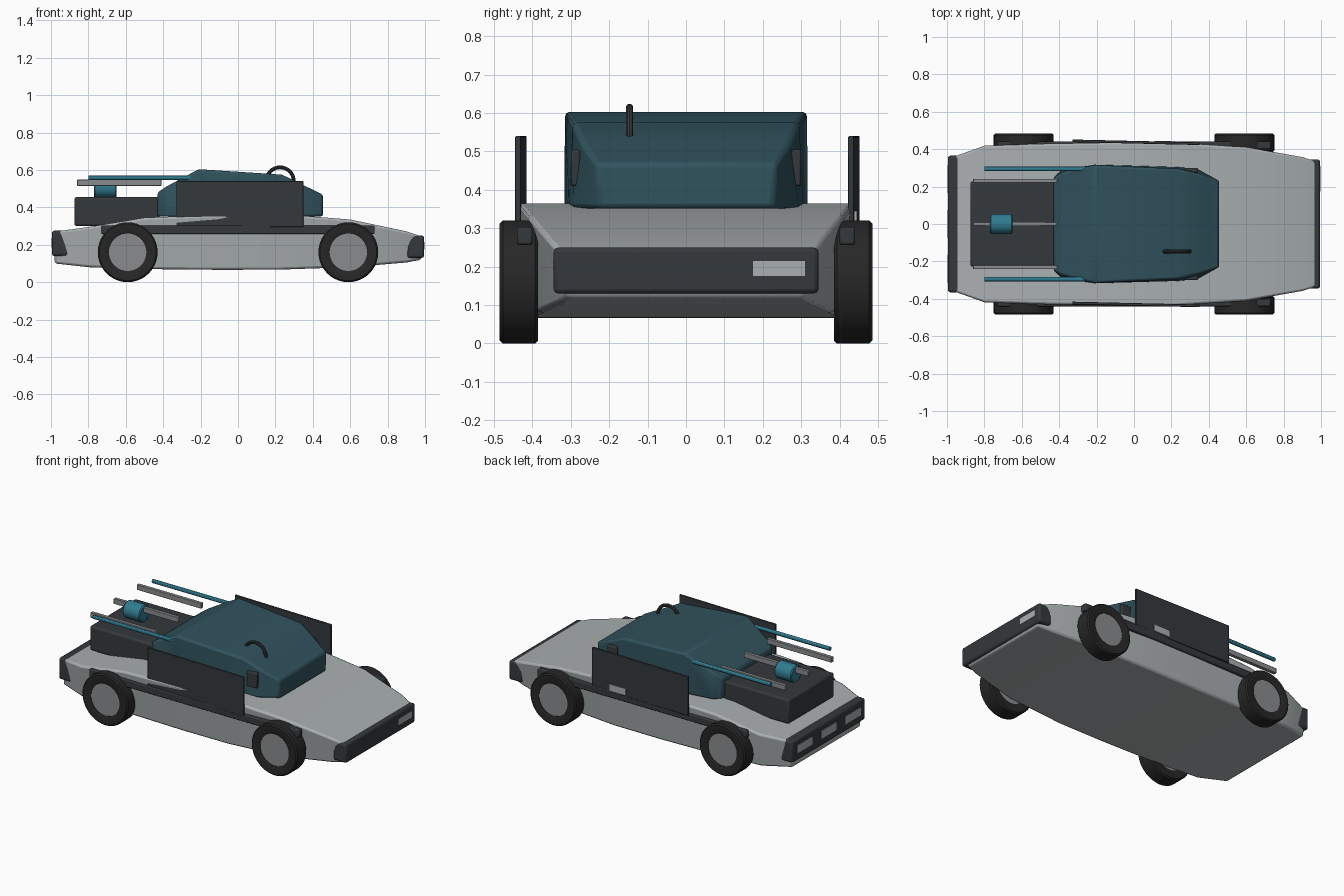
import bpy, bmesh
from math import pi, radians

if "Cube" in bpy.data.objects:
    bpy.data.objects.remove(bpy.data.objects["Cube"])


def material(name, rgb):
    m = bpy.data.materials.new(name)
    m.diffuse_color = (*rgb, 1)
    m.use_nodes = True
    m.node_tree.nodes["Principled BSDF"].inputs["Base Color"].default_value = m.diffuse_color
    return m


DARK = material("charcoal", (0.035, 0.04, 0.045))
TYRE = material("rubber", (0.02, 0.02, 0.02))
GLASS = material("dark_teal", (0.03, 0.085, 0.11))
TEAL = material("teal", (0.03, 0.2, 0.28))
SILVER = material("silver", (0.40, 0.43, 0.44))
GREY = material("mid_grey", (0.25, 0.26, 0.27))


def finish(bm, name, mat, bevel=0.0):
    bmesh.ops.recalc_face_normals(bm, faces=bm.faces[:])
    me = bpy.data.meshes.new(name)
    bm.to_mesh(me)
    bm.free()
    ob = bpy.data.objects.new(name, me)
    bpy.context.collection.objects.link(ob)
    me.materials.append(mat)
    bpy.context.view_layer.objects.active = ob
    ob.select_set(True)
    if bevel:
        b = ob.modifiers.new("bevel", 'BEVEL')
        b.width, b.segments = bevel, 2
        b.limit_method, b.angle_limit = 'ANGLE', radians(25)
    bpy.ops.object.shade_smooth_by_angle(angle=radians(30))
    ob.select_set(False)
    return ob


def box(name, x, y, z, mat, bevel=0.006):
    bm = bmesh.new()
    bmesh.ops.create_cube(bm, size=1)
    for v in bm.verts:
        v.co = [(a + b) / 2 + c * (b - a) for (a, b), c in zip((x, y, z), v.co)]
    return finish(bm, name, mat, bevel)


def loft(name, sections, mat, bevel):
    """Sections are (x, bottom half width, top half width, bottom z, top z)."""
    bm = bmesh.new()
    rings = [[bm.verts.new(p) for p in ((x, -b, z0), (x, b, z0), (x, t, z1), (x, -t, z1))]
             for x, b, t, z0, z1 in sections]
    for r, s in zip(rings, rings[1:]):
        for i in range(4):
            j = (i + 1) % 4
            bm.faces.new((r[i], r[j], s[j], s[i]))
    bm.faces.new(rings[0])
    bm.faces.new(rings[-1])
    return finish(bm, name, mat, bevel)


def lathe(name, profile, axis, centre, mat, steps=40):
    """Spin (along, radius) points round the x or y axis."""
    bm = bmesh.new()
    vec = (1, 0, 0) if axis == 'x' else (0, 1, 0)
    vs = [bm.verts.new((a, 0, r) if axis == 'x' else (0, a, r)) for a, r in profile]
    es = [bm.edges.new(e) for e in zip(vs, vs[1:])]
    bmesh.ops.spin(bm, geom=vs + es, axis=vec, cent=(0, 0, 0), angle=2 * pi, steps=steps)
    bmesh.ops.remove_doubles(bm, verts=bm.verts[:], dist=1e-5)
    ob = finish(bm, name, mat)
    ob.location = centre
    return ob


# wedge-shaped body shell
loft("body", [(-0.98, 0.34, 0.355, 0.10, 0.27), (-0.80, 0.39, 0.42, 0.08, 0.295),
              (-0.50, 0.40, 0.43, 0.07, 0.345), (-0.10, 0.405, 0.437, 0.066, 0.36),
              (0.22, 0.405, 0.437, 0.067, 0.365), (0.60, 0.385, 0.412, 0.08, 0.335),
              (0.90, 0.33, 0.36, 0.105, 0.272), (0.98, 0.31, 0.335, 0.12, 0.245)], SILVER, 0.012)

# cabin and windscreen
loft("cabin", [(-0.43, 0.25, 0.25, 0.35, 0.48), (-0.385, 0.29, 0.275, 0.35, 0.51),
               (-0.21, 0.317, 0.315, 0.35, 0.604), (0.235, 0.305, 0.295, 0.35, 0.575),
               (0.34, 0.295, 0.27, 0.35, 0.523), (0.455, 0.228, 0.235, 0.352, 0.468)], GLASS, 0.012)

# bumpers and rear lamps
box("front_bumper", (0.905, 0.995), (-0.345, 0.345), (0.13, 0.25), DARK, 0.012)
box("rear_bumper", (-0.995, -0.89), (-0.365, 0.365), (0.14, 0.275), DARK, 0.012)
for y in (-0.24, 0, 0.24):
    box("rear_lamp", (-0.998, -0.985), (y - 0.075, y + 0.075), (0.185, 0.235), SILVER, 0)
box("front_lamp", (0.985, 0.997), (0.175, 0.31), (0.175, 0.215), SILVER, 0)

# side trim, mirrors, upright door panels
for s in (-1, 1):
    box("side_skirt", (-0.73, 0.73), sorted((s * 0.40, s * 0.44)), (0.257, 0.303), DARK)
    box("mirror", (0.27, 0.34), sorted((s * 0.275, s * 0.30)), (0.41, 0.505), DARK)
    door = box("door", (-0.34, 0.34), (-0.007, 0.007), (0.295, 0.54), DARK, 0.003)
    door.location = (0.01, 0.437 if s > 0 else -0.43, 0)
    door.rotation_euler.z = radians(-1.3)
box("door_handle", (0.11, 0.22), (0.42, 0.445), (0.305, 0.345), SILVER, 0)

# wheels: tyre ring with a recessed rim disc
for x in (-0.59, 0.59):
    for s in (-1, 1):
        c = (x, s * 0.435, 0.16)
        lathe("tyre", [(-0.045, 0.10), (-0.05, 0.11), (-0.05, 0.152), (-0.042, 0.16),
                       (0.042, 0.16), (0.05, 0.152), (0.05, 0.11), (0.045, 0.10),
                       (-0.045, 0.10)], 'y', c, TYRE)
        lathe("rim", [(-0.042, 0), (-0.042, 0.102), (0.042, 0.102), (0.042, 0)], 'y', c, GREY)

# rear engine deck with pipes and canister
box("engine_deck", (-0.875, -0.42), (-0.228, 0.228), (0.30, 0.455), DARK, 0.012)
for y in (-0.23, 0, 0.23):
    box("deck_rail", (-0.86, -0.41), (y - 0.011, y + 0.011), (0.515, 0.548), GREY, 0.003)
for y in (-0.295, 0.295):
    lathe("side_pipe", [(-0.80, 0), (-0.80, 0.012), (-0.20, 0.012), (-0.20, 0)],
          'x', (0, y, 0.558), TEAL, 12)
lathe("canister", [(-0.06, 0), (-0.06, 0.048), (-0.054, 0.053), (0.054, 0.053),
                   (0.06, 0.048), (0.06, 0)], 'x', (-0.71, 0, 0.505), TEAL, 32)

# roof hoop
bpy.ops.mesh.primitive_torus_add(major_radius=0.073, minor_radius=0.01, major_segments=32,
                                 minor_segments=10, location=(0.225, -0.147, 0.541),
                                 rotation=(pi / 2, 0, 0))
hoop = bpy.context.object
hoop.name = "roof_hoop"
hoop.data.materials.append(DARK)
bpy.ops.object.shade_smooth_by_angle()
